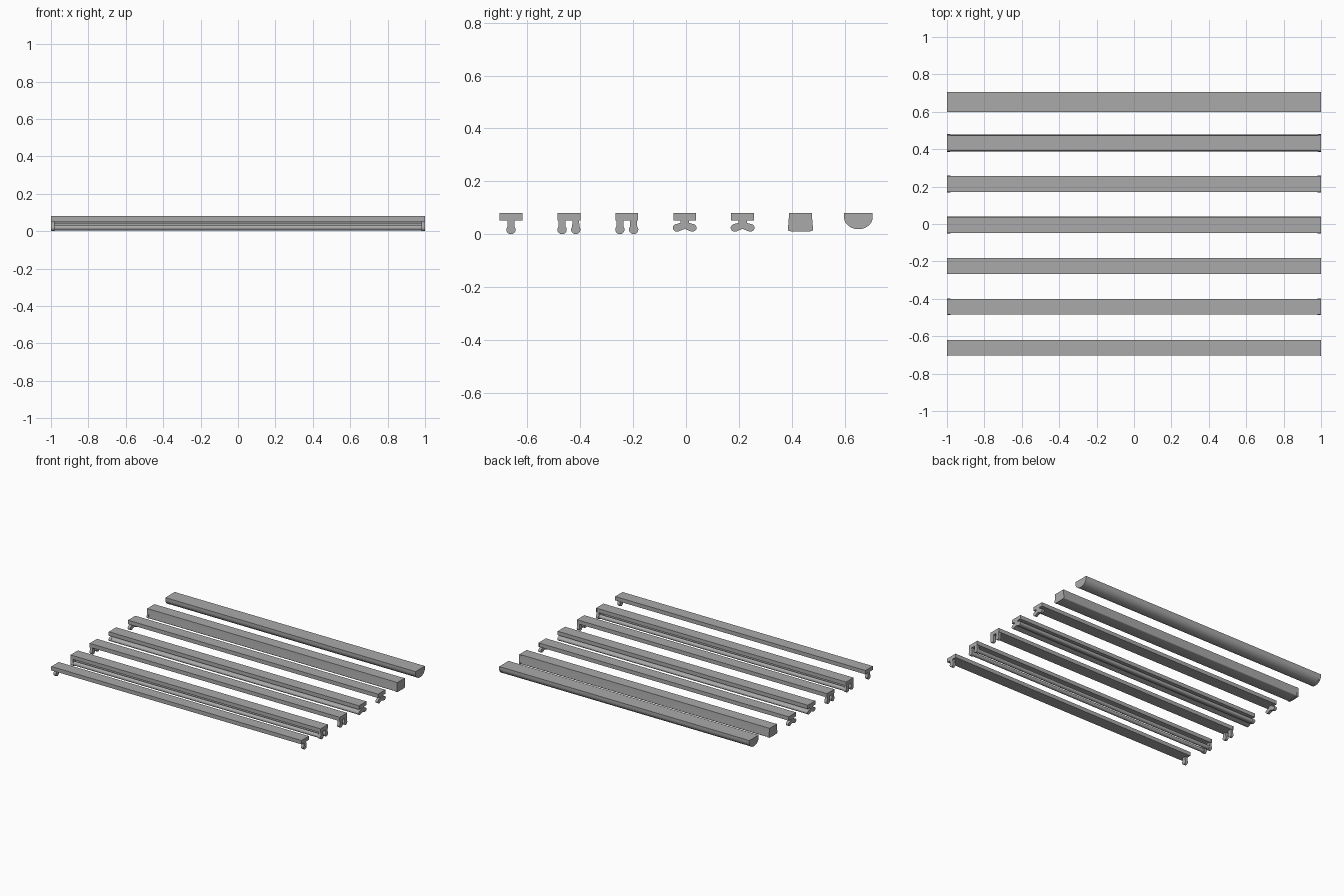
import bpy, bmesh, math

if "Cube" in bpy.data.objects:
    bpy.data.objects.remove(bpy.data.objects["Cube"])

grey = bpy.data.materials.new("painted grey")
grey.use_nodes = True
grey.diffuse_color = (0.4, 0.4, 0.4, 1)
bsdf = next(n for n in grey.node_tree.nodes if n.type == 'BSDF_PRINCIPLED')
bsdf.inputs["Base Color"].default_value = (0.4, 0.4, 0.4, 1)

PLATE_HALF, PLATE_LOW, TOP = 0.042, 0.052, 0.08
SOCKET = 0.02          # socket thickness along the fixture
ROW_START, ROW_STEP = -0.662, 0.219


def extrude(name, profile, y, x0=-1.0, x1=1.0):
    """Extrude a (y, z) outline along x, centred on the fixture line."""
    bm = bmesh.new()
    verts = [bm.verts.new((x0, y + py, pz)) for py, pz in profile]
    face = bm.faces.new(verts)
    new = bmesh.ops.extrude_face_region(bm, geom=[face])["geom"]
    moved = [v for v in new if isinstance(v, bmesh.types.BMVert)]
    bmesh.ops.translate(bm, verts=moved, vec=(x1 - x0, 0, 0))
    bmesh.ops.recalc_face_normals(bm, faces=bm.faces)
    mesh = bpy.data.meshes.new(name)
    bm.to_mesh(mesh)
    bm.free()
    mesh.materials.append(grey)
    obj = bpy.data.objects.new(name, mesh)
    bpy.context.collection.objects.link(obj)
    bpy.ops.object.select_all(action='DESELECT')
    obj.select_set(True)
    bpy.context.view_layer.objects.active = obj
    bpy.ops.object.shade_smooth_by_angle(angle=math.radians(35))
    return obj


def both_ends(name, profile, y, thick=SOCKET):
    extrude(name + "_right", profile, y, -1.0, -1.0 + thick)
    extrude(name + "_left", profile, y, 1.0 - thick, 1.0)


def arc(cy, cz, ry, rz, start, end, steps):
    angles = [math.radians(start + (end - start) * i / steps) for i in range(steps + 1)]
    return [(cy + ry * math.cos(a), cz + rz * math.sin(a)) for a in angles]


def box(half, low, high):
    return [(-half, low), (half, low), (half, high), (-half, high)]


def mirrored(half):
    """Complete an outline listed on its +y side from bottom to top."""
    return half + [(-py, pz) for py, pz in reversed(half) if py > 1e-5]


def socket_shape(offset):
    # Rounded lamp holder with a narrower neck
    return [(offset - 0.013, PLATE_LOW)] + arc(offset, 0.0175, 0.0175, 0.0175, 140, 400, 24) \
        + [(offset + 0.013, PLATE_LOW)]


def wing_shape(scale=1.0):
    # Drooping twin-lobed outline
    lobe = arc(0.029, 0.024, 0.016 * scale, 0.0145 * scale, -120, 75, 18)
    return mirrored([(0, 0.02)] + lobe + [(0.012, 0.044), (0, 0.045)])


def row(i):
    return ROW_START + ROW_STEP * i


# Flat housings of the open fixtures
for i in range(5):
    extrude(f"housing_{i + 1}", box(PLATE_HALF, PLATE_LOW, TOP), row(i), -0.997, 0.997)
    both_ends(f"housing_cap_{i + 1}", box(PLATE_HALF + 0.001, PLATE_LOW, TOP), row(i), 0.006)

# Lamp holders: one single fixture and two twin fixtures
for i, offsets in ((0, (0,)), (1, (-0.026, 0.026)), (2, (-0.026, 0.026))):
    for n, offset in enumerate(offsets):
        both_ends(f"lamp_holder_{i + 1}_{n + 1}", socket_shape(offset), row(i))

# Lamps fitted to the first twin fixture
for n, offset in enumerate((-0.026, 0.026)):
    tube = arc(offset, 0.0185, 0.014, 0.014, 0, 345, 23)
    extrude(f"lamp_tube_{n + 1}", tube, row(1), -0.985, 0.985)

# Winged fixtures: one with a full diffuser, one with end holders only
for i in (3, 4):
    both_ends(f"wing_holder_{i + 1}", wing_shape(), row(i))
    both_ends(f"wing_neck_{i + 1}", box(0.016, 0.04, PLATE_LOW), row(i))
extrude("wing_diffuser", wing_shape(0.96), row(3), -0.985, 0.985)
extrude("wing_diffuser_neck", box(0.014, 0.04, PLATE_LOW), row(3), -0.985, 0.985)

# Flared fixture with a tapered cover and end caps
def flared(grow):
    corner = arc(0.039, 0.02, 0.008 + grow, 0.008 + grow, -80, 10, 6)
    return mirrored([(0, 0.011 - grow)] + corner + [(0.0445 + grow, 0.04), (PLATE_HALF + grow, TOP)])


extrude("flared_cover", flared(-0.001), row(5), -0.99, 0.99)
both_ends("flared_cap", flared(0.001), row(5), 0.015)

# Half-round fixture with a flat top
def half_round(grow):
    bowl = arc(0, 0.064, 0.053 + grow, 0.044 + grow, -90, 0, 14)
    return mirrored(bowl + [(0.053 + grow, TOP)])


extrude("round_cover", half_round(0), row(6), -0.995, 0.99)
both_ends("round_cap", half_round(0.001), row(6), 0.012)
